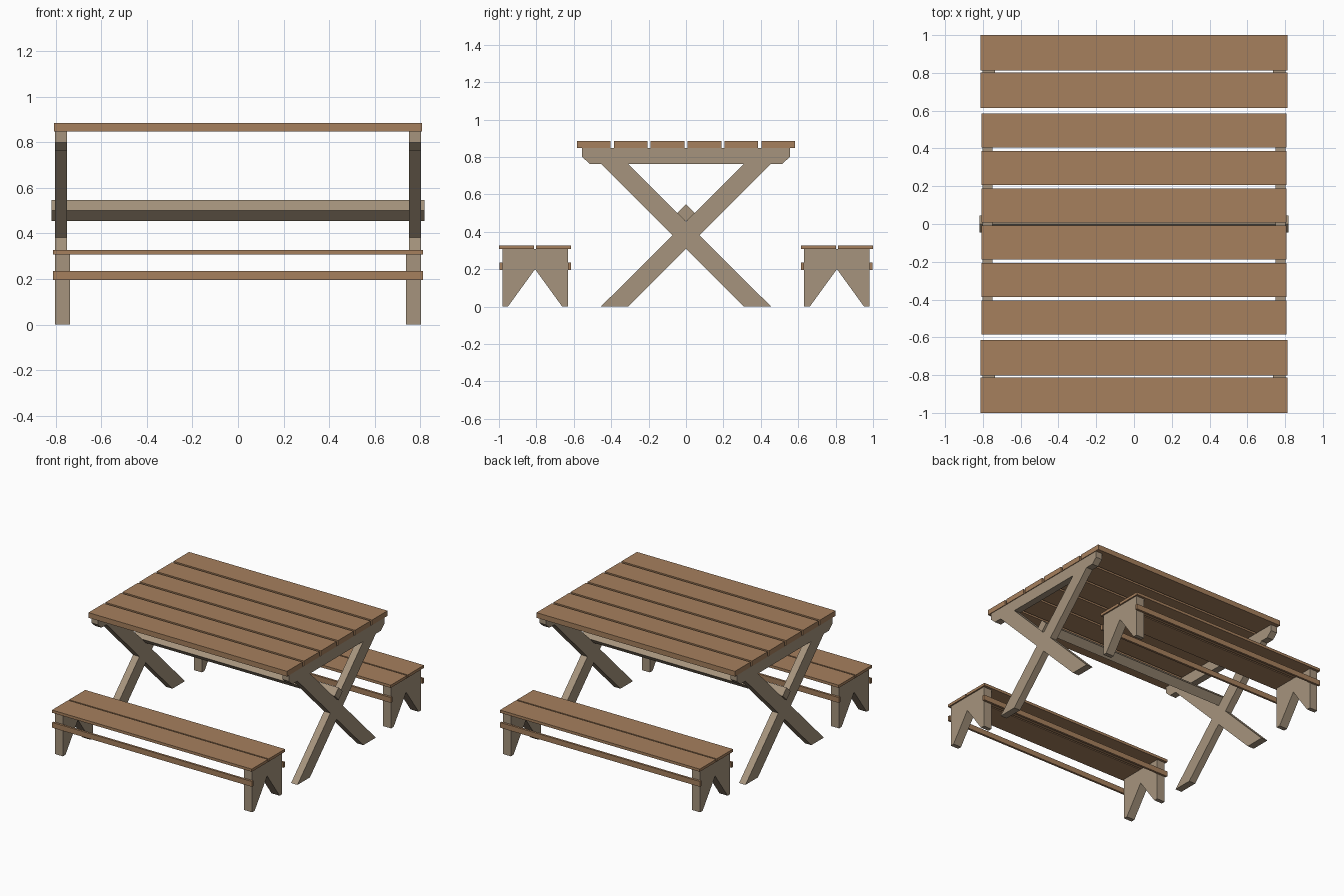
import bpy, bmesh

if "Cube" in bpy.data.objects:
    bpy.data.objects.remove(bpy.data.objects["Cube"])


def material(name, rgb):
    m = bpy.data.materials.new(name)
    m.diffuse_color = (*rgb, 1)
    m.use_nodes = True
    m.node_tree.nodes["Principled BSDF"].inputs["Base Color"].default_value = m.diffuse_color
    return m


PLANK = material("plank_wood", (0.38, 0.215, 0.11))
FRAME = material("frame_wood", (0.38, 0.295, 0.205))


def extrude_x(name, profile, x0, x1, mat):
    """Solid from a (y, z) outline, stretched from x0 to x1."""
    bm = bmesh.new()
    face = bm.faces.new([bm.verts.new((x0, y, z)) for y, z in profile])
    ext = bmesh.ops.extrude_face_region(bm, geom=[face])
    moved = [v for v in ext["geom"] if isinstance(v, bmesh.types.BMVert)]
    bmesh.ops.translate(bm, verts=moved, vec=(x1 - x0, 0, 0))
    bmesh.ops.recalc_face_normals(bm, faces=bm.faces)
    me = bpy.data.meshes.new(name)
    bm.to_mesh(me)
    bm.free()
    me.materials.append(mat)
    ob = bpy.data.objects.new(name, me)
    bpy.context.collection.objects.link(ob)
    return ob


def board(name, y0, y1, z0, z1, half_x):
    return extrude_x(name, [(y0, z0), (y1, z0), (y1, z1), (y0, z1)],
                     -half_x, half_x, PLANK)


# Table top: six planks with gaps
for i in range(6):
    y = (i - 2.5) * 0.1975
    board(f"table_plank_{i + 1}", y - 0.09, y + 0.09, 0.847, 0.885, 0.807)

# Trestles: crossed legs under a chamfered top bar at each end
bar = [(-0.515, 0.763), (0.515, 0.763), (0.555, 0.80), (0.555, 0.847),
       (-0.555, 0.847), (-0.555, 0.80)]
leg = [(-0.455, 0), (-0.31, 0), (0.455, 0.763), (0.31, 0.763)]
for side, x0, x1 in (("left", -0.802, -0.75), ("right", 0.75, 0.802)):
    extrude_x(f"{side}_top_bar", bar, x0, x1, FRAME)
    for label, s in (("rising", 1), ("falling", -1)):
        extrude_x(f"{side}_{label}_leg", [(s * y, z) for y, z in leg],
                  x0, x1, FRAME)

# Diamond-section beam resting in the crossing of the legs
extrude_x("cross_beam", [(0, 0.455), (0.046, 0.50), (0, 0.546), (-0.046, 0.50)],
          -0.818, 0.818, FRAME)

# Benches: notched end boards, two seat planks and two side rails each
end = [(-0.175, 0), (-0.145, 0), (0, 0.20), (0.145, 0), (0.175, 0),
       (0.175, 0.307), (-0.175, 0.307)]
for bench, cy in (("front", -0.807), ("back", 0.807)):
    for side, x0, x1 in (("left", -0.802, -0.736), ("right", 0.736, 0.802)):
        extrude_x(f"{bench}_bench_{side}_end", [(cy + y, z) for y, z in end],
                  x0, x1, FRAME)
    for label, s in (("near", -1), ("far", 1)):
        y0, y1 = sorted((cy + s * 0.005, cy + s * 0.193))
        board(f"{bench}_bench_{label}_seat_plank", y0, y1, 0.307, 0.327, 0.812)
        y0, y1 = sorted((cy + s * 0.175, cy + s * 0.191))
        board(f"{bench}_bench_{label}_rail", y0, y1, 0.196, 0.235, 0.812)
